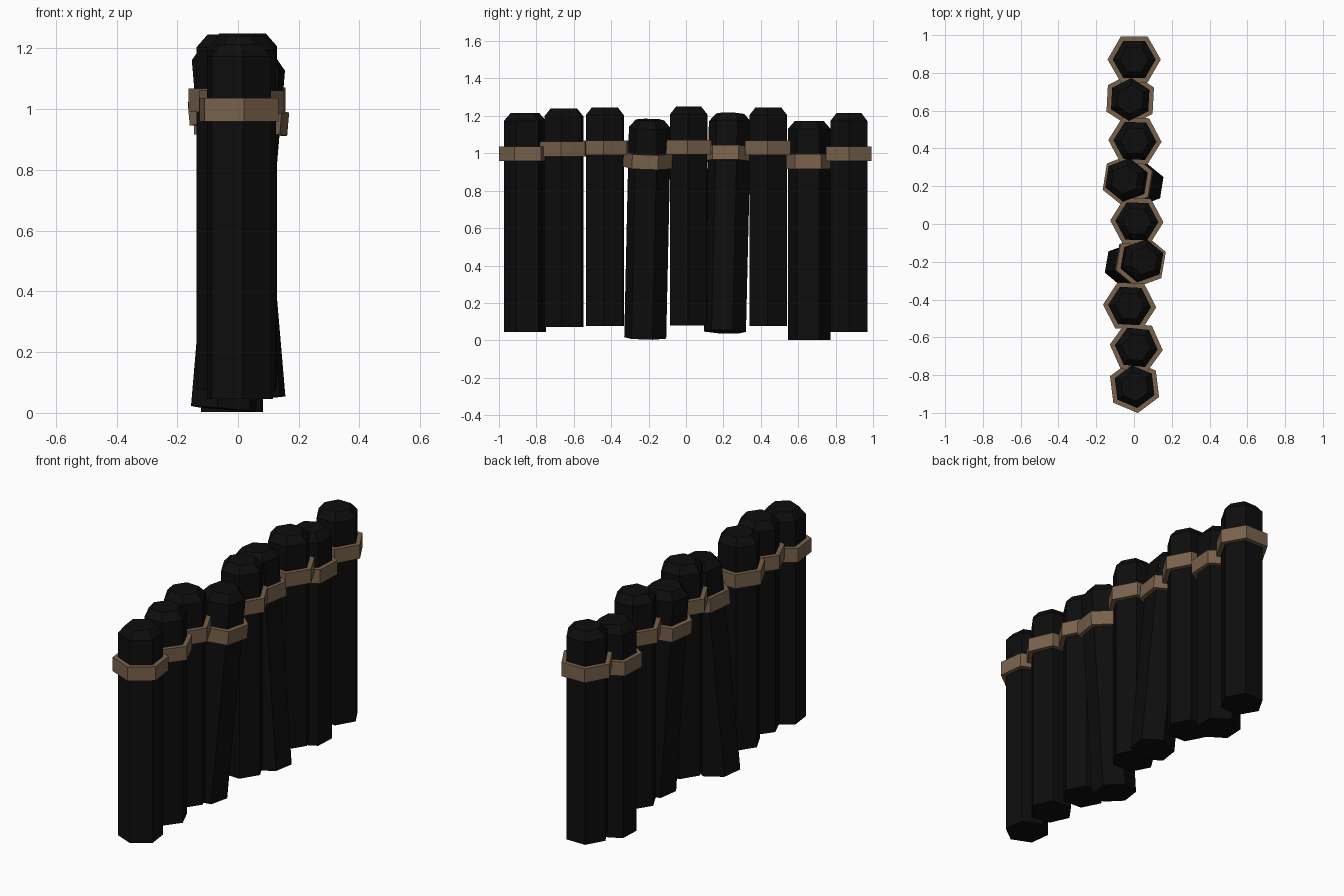
import bpy, bmesh, math
from mathutils import Vector, Matrix

if "Cube" in bpy.data.objects:
    bpy.data.objects.remove(bpy.data.objects["Cube"])


def material(name, rgb):
    m = bpy.data.materials.new(name)
    m.diffuse_color = (*rgb, 1)
    m.use_nodes = True
    m.node_tree.nodes["Principled BSDF"].inputs["Base Color"].default_value = m.diffuse_color
    return m


BLACK = material("charred wood", (0.004, 0.004, 0.004))
ROPE = material("brown binding", (0.19, 0.122, 0.072))


def hex_loft(name, profile, mat, matrix, closed):
    """Six-sided loft through (radius, z) pairs; closed joins the last ring to the first."""
    bm = bmesh.new()
    rings = [[bm.verts.new((r * math.cos(k * math.pi / 3), r * math.sin(k * math.pi / 3), z))
              for k in range(6)] for r, z in profile]
    pairs = list(zip(rings, rings[1:]))
    if closed:
        pairs.append((rings[-1], rings[0]))
    else:
        bm.faces.new(rings[0][::-1])
        bm.faces.new(rings[-1])
    for a, b in pairs:
        for k in range(6):
            n = (k + 1) % 6
            bm.faces.new((a[k], a[n], b[n], b[k]))
    bmesh.ops.recalc_face_normals(bm, faces=bm.faces)
    me = bpy.data.meshes.new(name)
    bm.to_mesh(me)
    bm.free()
    me.materials.append(mat)
    ob = bpy.data.objects.new(name, me)
    ob.matrix_world = matrix
    bpy.context.collection.objects.link(ob)


# posts: base x, base y, top x, top y, base z, turn in degrees
POSTS = [
    (0.003, -0.861, 0.003, -0.861, 0.045, 37),
    (0.012, -0.653, 0.012, -0.653, 0.070, -6),
    (-0.023, -0.434, -0.023, -0.434, 0.076, -3),
    (-0.048, -0.218, 0.052, -0.192, 0.013, 20),
    (0.015, 0.014, 0.015, 0.014, 0.079, -2),
    (0.050, 0.208, -0.050, 0.236, 0.046, 21),
    (0.005, 0.440, 0.005, 0.440, 0.076, -2),
    (-0.020, 0.659, -0.020, 0.659, 0.003, 27),
    (0.001, 0.871, 0.001, 0.871, 0.045, 0),
]
LENGTH = 1.17

for bx, by, tx, ty, z, turn in POSTS:
    axis = Vector((tx - bx, ty - by, LENGTH))
    tilt = Vector((0, 0, 1)).rotation_difference(axis).to_matrix().to_4x4()
    mat = Matrix.Translation((bx, by, z)) @ tilt @ Matrix.Rotation(math.radians(turn), 4, 'Z')
    # post with chamfered top
    hex_loft("post", [(0.114, 0), (0.114, LENGTH - 0.042), (0.077, LENGTH)], BLACK, mat, False)
    # binding band around the post
    hex_loft("binding", [(0.112, 0.914), (0.141, 0.914), (0.141, 0.992), (0.112, 0.992)],
             ROPE, mat, True)
